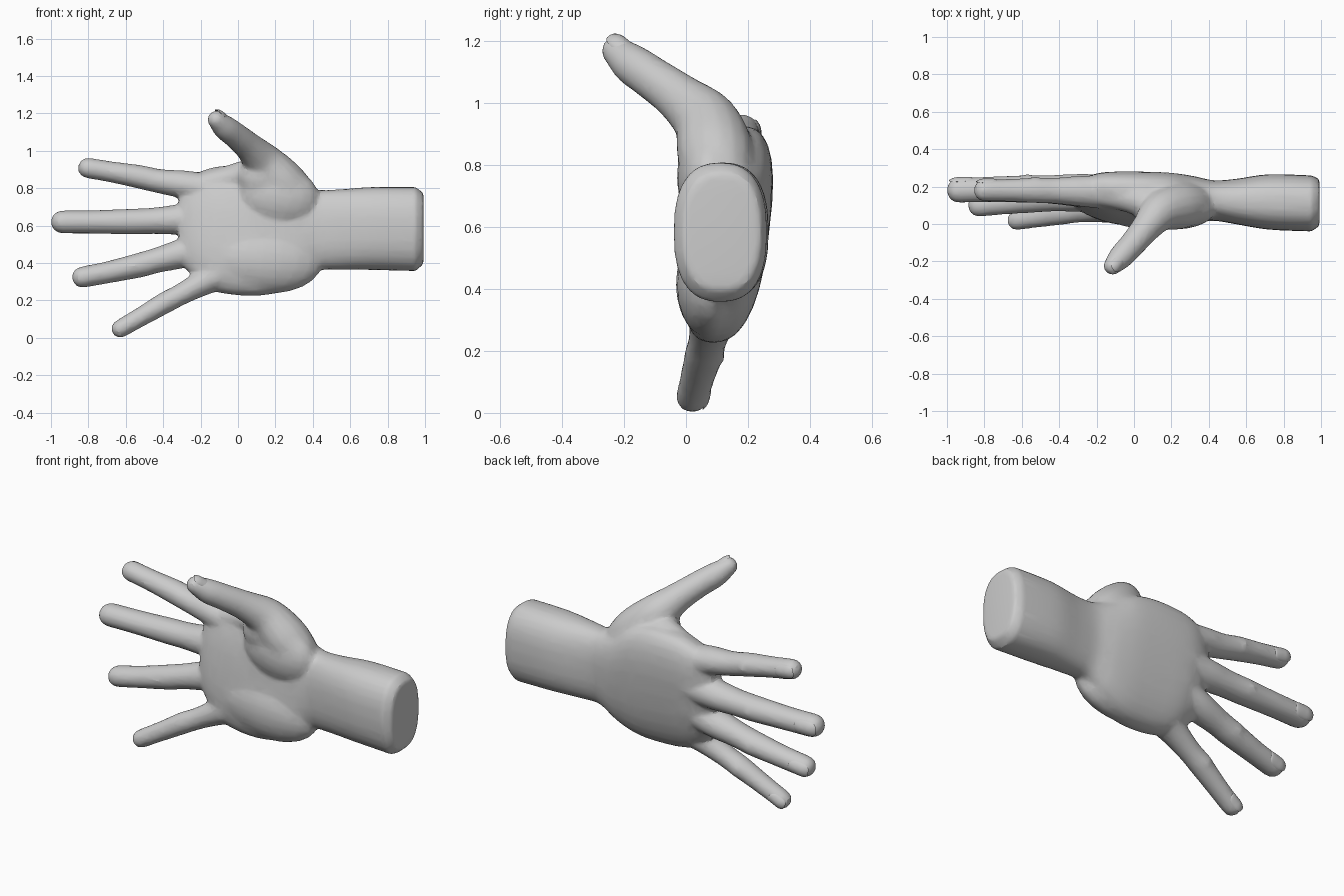
import bpy, bmesh, math
from mathutils import Vector, Matrix

if "Cube" in bpy.data.objects:
    bpy.data.objects.remove(bpy.data.objects["Cube"])

skin = bpy.data.materials.new("plain grey")
skin.diffuse_color = (0.6, 0.6, 0.6, 1)
skin.use_nodes = True
skin.node_tree.nodes["Principled BSDF"].inputs["Base Color"].default_value = skin.diffuse_color

BACK = Vector((0, 1, 0))            # back of the hand faces +y
THUMB_BACK = Vector((0.5, 0.05, 0.85))


def bridge(bm, rings):
    """Skin a list of vertex rings and close both ends."""
    n = len(rings[0])
    for a, b in zip(rings, rings[1:]):
        for i in range(n):
            j = (i + 1) % n
            bm.faces.new((a[i], a[j], b[j], b[i]))
    bm.faces.new(rings[0][::-1])
    bm.faces.new(rings[-1])


def spline(pts, steps):
    """Catmull-Rom through points of any dimension."""
    p = [Vector(q) for q in pts]
    p = [p[0] * 2 - p[1]] + p + [p[-1] * 2 - p[-2]]
    out = []
    for a, b, c, d in zip(p, p[1:], p[2:], p[3:]):
        for s in range(steps):
            t = s / steps
            out.append(0.5 * (2 * b + (c - a) * t + (2 * a - 5 * b + 4 * c - d) * t * t
                              + (3 * b - a - 3 * c + d) * t ** 3))
    return out + [p[-2]]


def axes(direction, up):
    d = direction.normalized()
    side = d.cross(up).normalized()
    return d, side, side.cross(d)


def tube(bm, pts, up=BACK, deep=1.08, n=16, steps=5):
    """Round tapered limb with a domed tip."""
    path = spline(pts, steps)
    pos = [v.to_3d() for v in path]
    rings = []

    def ring(c, r, d):
        _, side, u = axes(d, up)
        rings.append([bm.verts.new(c + side * (r * math.cos(a)) + u * (r * deep * math.sin(a)))
                      for a in (2 * math.pi * i / n for i in range(n))])
    for i, v in enumerate(path):
        d = pos[min(i + 1, len(pos) - 1)] - pos[max(i - 1, 0)]
        ring(pos[i], v[3] + 0.002, d)
    d = (pos[-1] - pos[-2]).normalized()
    r = path[-1][3] + 0.002
    for k in (25, 48, 68, 82):
        a = math.radians(k)
        ring(pos[-1] + d * r * math.sin(a), r * math.cos(a) ** 0.85, d)
    bridge(bm, rings)


def blob(bm, c, radii, tilt=0):
    m = Matrix.Translation(c) @ Matrix.Rotation(math.radians(tilt), 4, 'Y') @ Matrix.Diagonal((*radii, 1))
    bmesh.ops.create_uvsphere(bm, u_segments=20, v_segments=12, radius=1, matrix=m)


def finish(name, bm):
    bmesh.ops.recalc_face_normals(bm, faces=bm.faces)
    me = bpy.data.meshes.new(name)
    bm.to_mesh(me)
    bm.free()
    me.materials.append(skin)
    ob = bpy.data.objects.new(name, me)
    bpy.context.collection.objects.link(ob)
    return ob


def activate(ob):
    bpy.ops.object.select_all(action='DESELECT')
    ob.select_set(True)
    bpy.context.view_layer.objects.active = ob


# finger centre lines, knuckle to tip: x, y, z, radius
digits = {
    "index": [(-0.12, .17, .785, .085), (-0.28, .175, .818, .075), (-0.42, .178, .838, .063),
              (-0.53, .18, .862, .061), (-0.68, .18, .888, .054), (-0.80, .18, .908, .053)],
    "middle": [(-0.12, .17, .65, .085), (-0.30, .18, .634, .080), (-0.45, .185, .626, .069),
               (-0.57, .187, .622, .067), (-0.78, .185, .62, .061), (-0.937, .18, .62, .060)],
    "ring": [(-0.10, .15, .515, .08), (-0.28, .15, .457, .078), (-0.43, .14, .416, .066),
             (-0.53, .132, .388, .064), (-0.69, .115, .352, .057), (-0.83, .10, .325, .055)],
    "little": [(-0.04, .10, .37, .095), (-0.18, .085, .30, .070), (-0.30, .07, .235, .056),
               (-0.39, .058, .188, .056), (-0.51, .038, .118, .050), (-0.628, .02, .050, .047)],
}
thumb = [(0.41, .115, .69, .06), (0.33, .105, .745, .105), (0.235, .095, .835, .122), (0.14, .065, .935, .105),
         (0.065, -.02, 1.015, .078), (-0.01, -.11, 1.08, .068), (-0.07, -.175, 1.125, .064),
         (-0.113, -.222, 1.165, .048)]

bm = bmesh.new()

# wrist and palm loft: x, centre y, centre z, half depth, half height, tilt
cap = (.992, .115, .585, .125, .19, 0)
sections = [(.95, .11, .582, .15, .225, 0), (.72, .118, .585, .148, .222, 0),
            (.55, .12, .58, .122, .215, 0), (.43, .125, .575, .108, .217, .03), (.32, .13, .555, .122, .268, .08),
            (.20, .133, .567, .132, .329, .11), (.06, .133, .575, .134, .350, .13), (-.10, .140, .58, .126, .338, .14),
            (-.19, .148, .592, .110, .302, .15), (-.26, .152, .605, .085, .257, .15), (-.315, .155, .62, .05, .21, .15)]
rings = []
for x, yc, zc, ry, rz, tilt in [cap] + [tuple(v) for v in spline(sections, 4)]:
    ring = []
    for i in range(28):
        a = 2 * math.pi * i / 28
        c, s = math.cos(a), math.sin(a)
        dy = math.copysign(abs(c) ** 0.8, c) * ry
        dz = math.copysign(abs(s) ** 0.8, s) * rz
        ring.append(bm.verts.new((x, yc + dy + tilt * dz, zc + dz)))
    rings.append(ring)
bridge(bm, rings)

# fleshy pads on either side of the palm crease
blob(bm, (0.215, 0.078, 0.76), (0.225, 0.108, 0.165), 12)
blob(bm, (0.13, 0.06, 0.86), (0.13, 0.088, 0.12))
blob(bm, (0.13, 0.083, 0.415), (0.32, 0.116, 0.178), 4)

# fingers, thumb, knuckles and tendons
for pts in digits.values():
    tube(bm, pts)
    k = Vector(pts[0][:3]) + Vector((-0.06, 0.035, 0))
    blob(bm, k, (0.075, 0.067, 0.058))
    end = Vector((0.30, 0.205, 0.60 + (k.z - 0.58) * 0.25))
    mid = k.lerp(end, 0.45)
    tube(bm, [(k.x, k.y + .037, k.z, .028), (mid.x, mid.y + .034, mid.z, .025), (*end, .02)], n=10)
    j = Vector(pts[3][:3])                       # middle joint bump
    blob(bm, j + BACK * 0.012, (0.05, pts[3][3] + 0.001, pts[3][3] - 0.004))
tube(bm, thumb, THUMB_BACK, 1.0)

# web between thumb and index finger
tube(bm, [(0.20, .11, .88, .06), (0.06, .12, .875, .075), (-0.05, .145, .85, .07), (-0.2, .165, .82, .06)])

hand = finish("hand", bm)
rm = hand.modifiers.new("merge", 'REMESH')
rm.mode = 'VOXEL'
rm.voxel_size = 0.012
sm = hand.modifiers.new("soften", 'SMOOTH')
sm.factor = 0.5
sm.iterations = 6
dec = hand.modifiers.new("facet", 'DECIMATE')    # broad flat facets
dec.ratio = 0.2
activate(hand)
bpy.ops.object.convert(target='MESH')
bpy.ops.object.shade_smooth_by_angle(angle=math.radians(18))
if not hand.data.materials:
    hand.data.materials.append(skin)


# nails: thin plates curved over the back of each tip
def nail(name, pts, up, deep=1.08, shift=-0.2):
    tip, prev = Vector(pts[-1][:3]), Vector(pts[-2][:3])
    r = pts[-1][3]
    d, side, u = axes(tip - prev, up)
    m = Matrix((side, d, u)).transposed().to_4x4()
    m.translation = tip
    nb = bmesh.new()
    bmesh.ops.create_uvsphere(nb, u_segments=24, v_segments=10, radius=1)
    for v in nb.verts:                           # squarer outline
        x, y, z = v.co
        h = math.hypot(x, y)
        if h > 1e-4:
            k = h / (abs(x) ** 3 + abs(y) ** 3) ** (1 / 3)
            x, y = x * k * 0.72, y * k * 1.05 + shift
        top = deep * math.sqrt(1 - x * x) - 0.3 * max(0, y) ** 2
        v.co = Vector((x, y, top + 0.02 + math.copysign(abs(z) ** 0.6, z) * 0.09)) * r
    nb.transform(m)
    ob = finish(name, nb)
    activate(ob)
    bpy.ops.object.shade_smooth_by_angle(angle=math.radians(35))


for name, pts in digits.items():
    nail(name + "_nail", pts, BACK)
nail("thumb_nail", thumb, THUMB_BACK, 1.05, -0.2)
